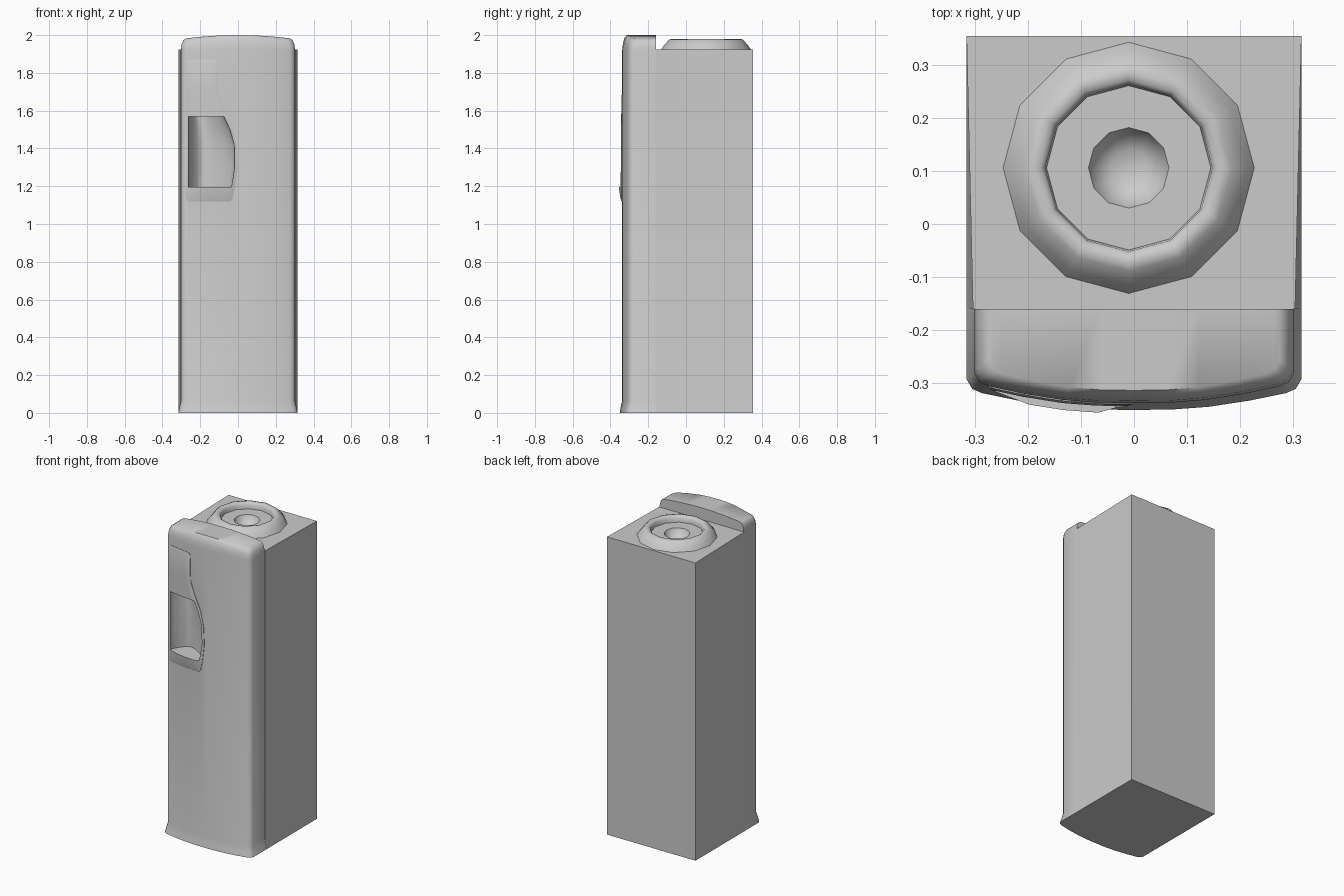
import bpy, bmesh, math

if "Cube" in bpy.data.objects:
    bpy.data.objects.remove(bpy.data.objects["Cube"])

# Half outline of the curved front, from centre to corner
HALF = [(0, -.338), (.07, -.337), (.135, -.332), (.21, -.32),
        (.275, -.306), (.292, -.298), (.302, -.28)]
FRONT = [(-x, y) for x, y in HALF[:0:-1]] + HALF


def interp(table, v):
    for (a, p), (b, q) in zip(table, table[1:]):
        if a <= v <= b:
            return p + (q - p) * (v - a) / (b - a)
    return table[0][1] if v < table[0][0] else table[-1][1]


def make(name, bm):
    bmesh.ops.recalc_face_normals(bm, faces=bm.faces)
    me = bpy.data.meshes.new(name)
    bm.to_mesh(me)
    bm.free()
    ob = bpy.data.objects.new(name, me)
    bpy.context.collection.objects.link(ob)
    return ob


def loft(name, rings, strip_caps=False):
    bm = bmesh.new()
    vr = [[bm.verts.new(p) for p in r] for r in rings]
    n = len(vr[0])
    for a, b in zip(vr, vr[1:]):
        for i in range(n):
            j = (i + 1) % n
            bm.faces.new((a[i], a[j], b[j], b[i]))
    for r in (vr[0], vr[-1]):
        if strip_caps:
            for i in range(n // 2 - 1):
                bm.faces.new((r[i], r[i + 1], r[n - 2 - i], r[n - 1 - i]))
        else:
            bm.faces.new(r)
    return make(name, bm)


def activate(ob):
    bpy.ops.object.select_all(action='DESELECT')
    ob.select_set(True)
    bpy.context.view_layer.objects.active = ob


def cut(ob, cutter):
    m = ob.modifiers.new("cut", 'BOOLEAN')
    m.operation, m.solver, m.object = 'DIFFERENCE', 'EXACT', cutter
    activate(ob)
    bpy.ops.object.modifier_apply(modifier=m.name)


def smooth(ob, deg):
    activate(ob)
    bpy.ops.object.shade_smooth_by_angle(angle=math.radians(deg))


# Cabinet box, slightly narrower toward the front
def box_ring(z, w):
    return [(-.316, .355, z), (.316, .355, z), (w, -.16, z), (-w, -.16, z)]


cabinet = loft("cabinet", [box_ring(0, .316), box_ring(.06, .304), box_ring(1.925, .304)])


# Curved front panel with flared foot and rounded, arched top
def panel_ring(z, sx=1, dy=0, arch=0):
    front = [(x * sx, y + dy, z - arch * (x / .28) ** 2) for x, y in FRONT]
    back = [(x, -.16, zz) for x, y, zz in reversed(front)]
    return front + back


panel = loft("front_panel", [
    panel_ring(0, 1.046, -.013), panel_ring(.025, 1.028, -.009), panel_ring(.065),
    panel_ring(1.92), panel_ring(1.955, .988, .004, .003),
    panel_ring(1.985, .955, .012, .01), panel_ring(2.0, .91, .024, .015)], True)

# Raised dispenser surround following the front curve
EDGE = [(1.12, -.04), (1.135, -.03), (1.195, -.016), (1.3, -.003), (1.42, -.008),
        (1.52, -.032), (1.59, -.065), (1.65, -.09), (1.7, -.105), (1.855, -.108), (1.868, -.118)]
RAISE = [(1.12, .005), (1.135, .01), (1.195, .019), (1.22, .006), (1.855, .006), (1.868, .002)]


def surround_ring(z, xr):
    xl = -.268 if z in (1.12, 1.868) else -.275
    lift = interp(RAISE, z)
    xs = [xl + (xr - xl) * t for t in (0, .04, .3, .55, .8, .96, 1)]
    out = []
    for i, x in enumerate(xs):
        k = min(lift, .003) if i in (0, 6) else (min(lift, .007) if i in (1, 5) else lift)
        out.append((x, interp(FRONT, x) - k, z))
    return out + [(xr, -.30, z), (xl, -.28, z)]


surround = loft("dispenser_surround", [surround_ring(z, x) for z, x in EDGE])

# Scooped recess for the cup
SCOOP = [(0, -.42), (0, -.30), (.1, -.262), (.2, -.23), (.27, -.218), (.36, -.215),
         (.5, -.225), (.65, -.245), (.8, -.268), (.93, -.292), (1, -.315), (1, -.42)]
RECESS = [(1.195, -.035), (1.3, -.018), (1.42, -.02), (1.5, -.042), (1.57, -.075)]
scoop = loft("recess_cutter", [
    [(-.262 + t * (xr + .262), y, z) for t, y in SCOOP] for z, xr in RECESS])
cut(panel, scoop)
cut(surround, scoop)

# Bottle collar: twelve-sided lathe with a bowl in the middle
CX, CY = -.01, .106
PROFILE = [(.237, 1.925), (.222, 1.947), (.195, 1.976), (.18, 1.98), (.166, 1.977),
           (.158, 1.968), (.155, 1.94), (.076, 1.94), (.062, 1.908), (.035, 1.892)]


def polar(r, i, z):
    a = math.tau * i / 12
    return (CX + r * math.cos(a), CY + r * math.sin(a), z)


bm = bmesh.new()
rows = [[bm.verts.new(polar(r, i, z)) for i in range(12)] for r, z in PROFILE]
for a, b in zip(rows, rows[1:]):
    for i in range(12):
        j = (i + 1) % 12
        bm.faces.new((a[i], a[j], b[j], b[i]))
tip = bm.verts.new((CX, CY, 1.888))
for i in range(12):
    bm.faces.new((rows[-1][i], rows[-1][(i + 1) % 12], tip))
collar = make("bottle_collar", bm)
if collar.data.polygons[0].normal.z < 0:
    collar.data.flip_normals()

# Opening in the cabinet top under the bowl
well = loft("well_cutter", [[polar(.15, i, z) for i in range(12)] for z in (1.86, 2.1)])
cut(cabinet, well)

for helper in (scoop, well):
    bpy.data.objects.remove(helper, do_unlink=True)
smooth(cabinet, 20)
smooth(panel, 45)
smooth(surround, 40)
smooth(collar, 50)
